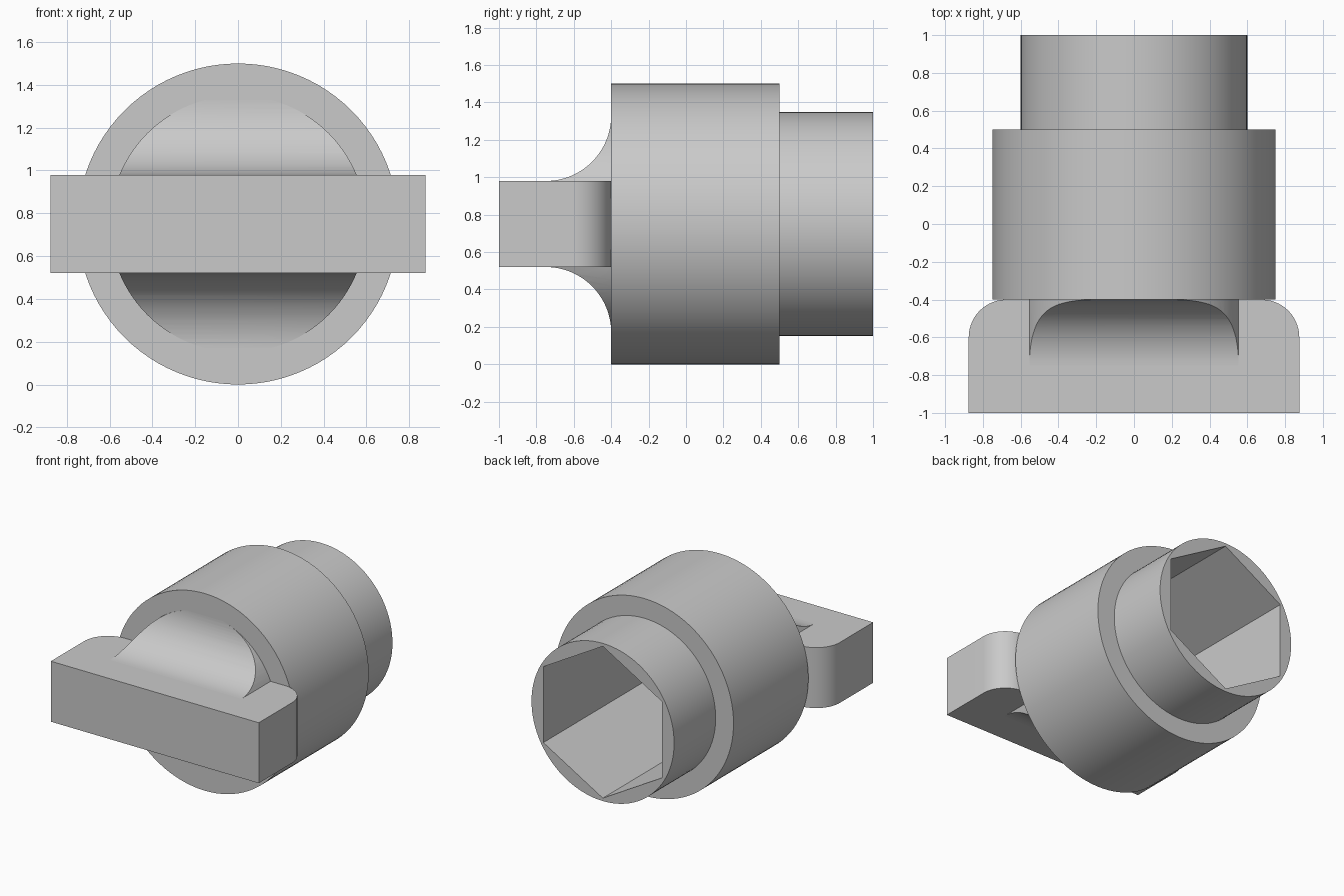
import bpy, bmesh
from math import sin, cos, pi, radians
from mathutils import Vector

old = bpy.data.objects.get("Cube")
if old:
    bpy.data.objects.remove(old)

AXIS_Z = 0.75     # height of the main turning axis
BAR_HALF = 0.23   # half thickness of the cross bar
FACE_Y = -0.4     # front face of the barrel

metal = bpy.data.materials.new("light_grey")
metal.use_nodes = True
grey = (0.59, 0.59, 0.59, 1)
metal.diffuse_color = grey
metal.node_tree.nodes["Principled BSDF"].inputs["Base Color"].default_value = grey


def arc(cx, cy, r, start, end, steps):
    """Points along an arc, angles in degrees."""
    angles = [radians(start + (end - start) * i / steps) for i in range(steps + 1)]
    return [(cx + r * cos(a), cy + r * sin(a)) for a in angles]


def prism(name, points, place, start, end):
    """Extrude a 2D outline from start to end; place(u, v, w) gives 3D."""
    bm = bmesh.new()
    low = [bm.verts.new(place(u, v, start)) for u, v in points]
    high = [bm.verts.new(place(u, v, end)) for u, v in points]
    bm.faces.new(low)
    bm.faces.new(high)
    n = len(points)
    for i in range(n):
        j = (i + 1) % n
        bm.faces.new((low[i], low[j], high[j], high[i]))
    bmesh.ops.recalc_face_normals(bm, faces=bm.faces)
    mesh = bpy.data.meshes.new(name)
    bm.to_mesh(mesh)
    bm.free()
    mesh.materials.append(metal)
    ob = bpy.data.objects.new(name, mesh)
    bpy.context.collection.objects.link(ob)
    return ob


def along_y(u, v, w):
    return Vector((u, w, v + AXIS_Z))


def along_x(u, v, w):
    return Vector((w, u, v + AXIS_Z))


def along_z(u, v, w):
    return Vector((u, v, w + AXIS_Z))


def select(ob):
    bpy.ops.object.select_all(action='DESELECT')
    ob.select_set(True)
    bpy.context.view_layer.objects.active = ob


def combine(ob, tool, operation):
    """Apply a boolean and remove the tool object."""
    mod = ob.modifiers.new(operation.lower(), 'BOOLEAN')
    mod.operation = operation
    mod.solver = 'EXACT'
    mod.object = tool
    select(ob)
    bpy.ops.object.modifier_apply(modifier=mod.name)
    bpy.data.objects.remove(tool)


def circle(r):
    return arc(0, 0, r, 0, 360, 96)[:-1]


# Stepped barrel with a deep hexagonal socket from the back
barrel = prism("barrel", circle(0.75), along_y, FACE_Y, 0.5)
neck = prism("neck", circle(0.6), along_y, 0.4, 1.0)
combine(barrel, neck, 'UNION')
hexagon = arc(0, 0, 0.5 / cos(pi / 6), 90, 450, 6)[:-1]
socket = prism("socket_cutter", hexagon, along_y, -0.25, 1.1)
combine(barrel, socket, 'DIFFERENCE')

# Flat cross bar with rounded rear corners
corner = 0.2
right_corner = arc(0.875 - corner, FACE_Y - corner, corner, 0, 90, 20)
left_corner = arc(-0.875 + corner, FACE_Y - corner, corner, 90, 180, 20)
outline = [(-0.875, -1), (0.875, -1)] + right_corner + left_corner
cross_bar = prism("cross_bar", outline, along_z, -BAR_HALF, BAR_HALF)

# Concave web flaring from the bar into the barrel, trimmed to a round
flare = 0.35
top = arc(FACE_Y - flare, BAR_HALF + flare, flare, -90, 0, 24)
top.append((FACE_Y + 0.02, BAR_HALF + flare))
bottom = [(y, -z) for y, z in reversed(top)]
web = prism("flared_web", top + bottom, along_x, -0.7, 0.7)
trim = prism("web_trim", circle(0.6), along_y, -0.9, -0.3)
combine(web, trim, 'INTERSECT')

for ob in (barrel, cross_bar, web):
    select(ob)
    bpy.ops.object.shade_smooth_by_angle(angle=radians(25))
